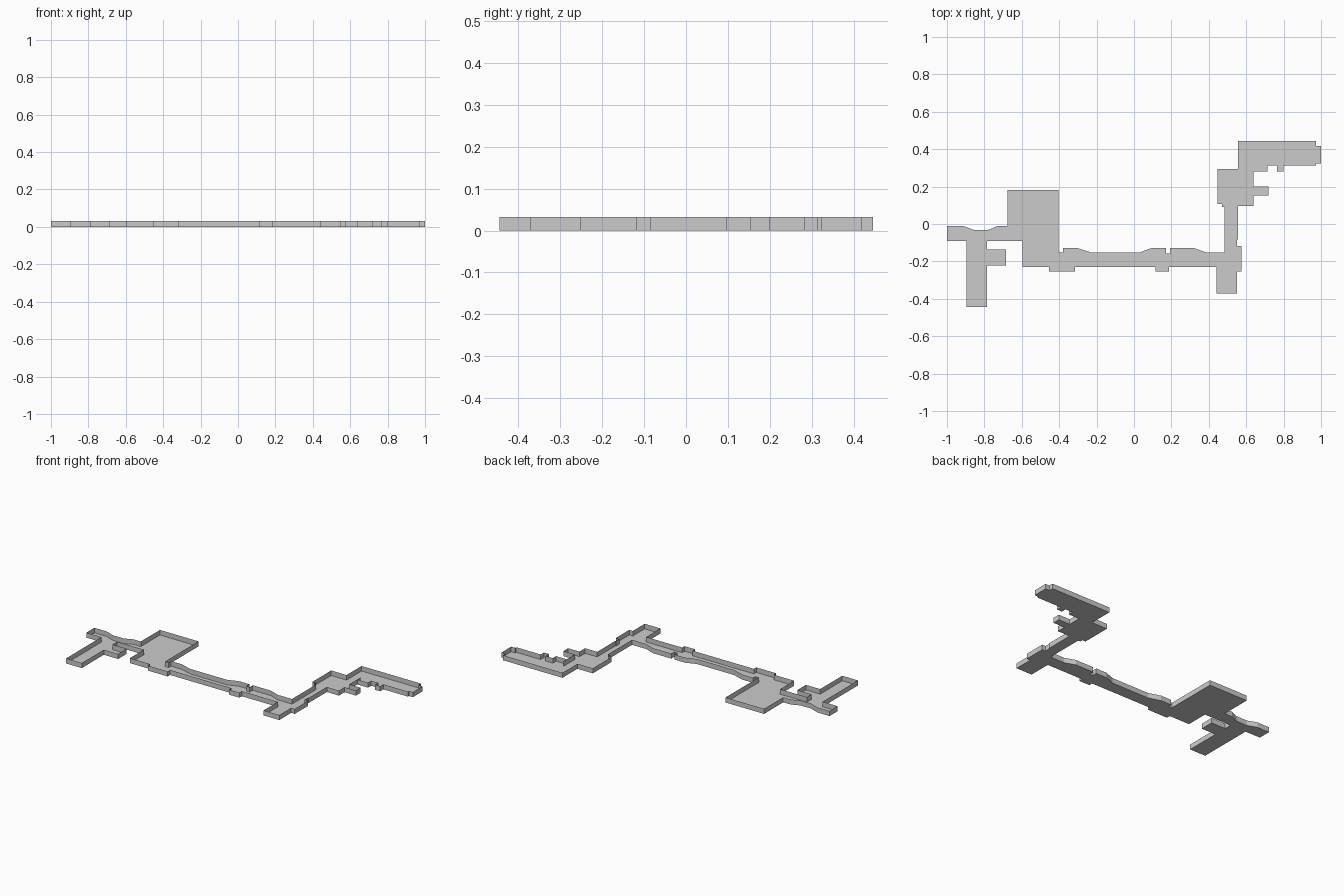
import bpy, bmesh

HEIGHT = 0.032


def room(name, outline, openings=()):
    """Floor polygon with thin walls on every edge except the listed openings."""
    bm = bmesh.new()
    low = [bm.verts.new((x, y, 0)) for x, y in outline]
    top = [bm.verts.new((x, y, HEIGHT)) for x, y in outline]
    floor = bm.faces.new(low)
    floor.normal_update()
    if floor.normal.z < 0:
        floor.normal_flip()
    n = len(low)
    for i in range(n):
        if i not in openings:
            j = (i + 1) % n
            bm.faces.new((low[i], low[j], top[j], top[i]))
    for v in [v for v in bm.verts if not v.link_faces]:
        bm.verts.remove(v)
    mesh = bpy.data.meshes.new(name)
    bm.to_mesh(mesh)
    bm.free()
    obj = bpy.data.objects.new(name, mesh)
    bpy.context.collection.objects.link(obj)
    return obj


# All outlines run clockwise; numbers after them are the open doorway edges.
# West end: passage and the room south of it
room("west_passage", [
    (-1, -.01), (-.914, -.01), (-.856, -.032), (-.78, -.032), (-.727, -.01),
    (-.675, -.01), (-.675, -.09), (-.785, -.09), (-.895, -.09), (-1, -.09)], (5, 7))
room("west_room", [
    (-.785, -.09), (-.785, -.137), (-.685, -.137), (-.685, -.223),
    (-.785, -.223), (-.785, -.444), (-.895, -.444), (-.895, -.09)], (7,))

# Large hall
room("large_hall", [
    (-.675, .182), (-.405, .182), (-.405, -.152), (-.405, -.254), (-.455, -.254),
    (-.455, -.23), (-.597, -.23), (-.597, -.09), (-.675, -.09), (-.675, -.01)], (2, 8))

# Long corridor with shallow side bays
room("long_corridor", [
    (-.405, -.152), (-.38, -.152), (-.38, -.128), (-.305, -.128), (-.23, -.152),
    (.03, -.152), (.095, -.128), (.17, -.128), (.17, -.158), (.193, -.158),
    (.193, -.128), (.32, -.128), (.385, -.152), (.485, -.152), (.44, -.23),
    (.188, -.23), (.188, -.254), (.115, -.254), (.115, -.23), (-.315, -.23),
    (-.315, -.254), (-.405, -.254)], (13, 21))

# Corner room and northward passage
room("corner_passage", [
    (.44, -.23), (.485, -.152), (.485, .09), (.555, .097), (.555, -.084),
    (.55, -.084), (.55, -.118), (.575, -.118), (.575, -.253), (.55, -.253),
    (.55, -.372), (.44, -.372)], (0, 2))

# Room at the top of the passage, with a small nook
room("north_room", [
    (.485, .09), (.47, .09), (.47, .108), (.447, .108), (.447, .295), (.555, .295),
    (.64, .281), (.64, .2), (.72, .2), (.72, .153), (.64, .153), (.64, .097),
    (.555, .097)], (5, 12))

# East gallery with bays on its south side
room("east_gallery", [
    (.555, .295), (.555, .445), (.972, .445), (.972, .418), (1, .418), (1, .323),
    (.972, .323), (.972, .313), (.8, .313), (.8, .281), (.765, .281), (.765, .313),
    (.715, .313), (.715, .281), (.64, .281)], (14,))

# Short partition stub in the gallery
bm = bmesh.new()
bm.faces.new([bm.verts.new(p) for p in (
    (.64, .281, 0), (.64, .313, 0), (.64, .313, HEIGHT), (.64, .281, HEIGHT))])
mesh = bpy.data.meshes.new("partition_stub")
bm.to_mesh(mesh)
bm.free()
bpy.context.collection.objects.link(bpy.data.objects.new("partition_stub", mesh))
